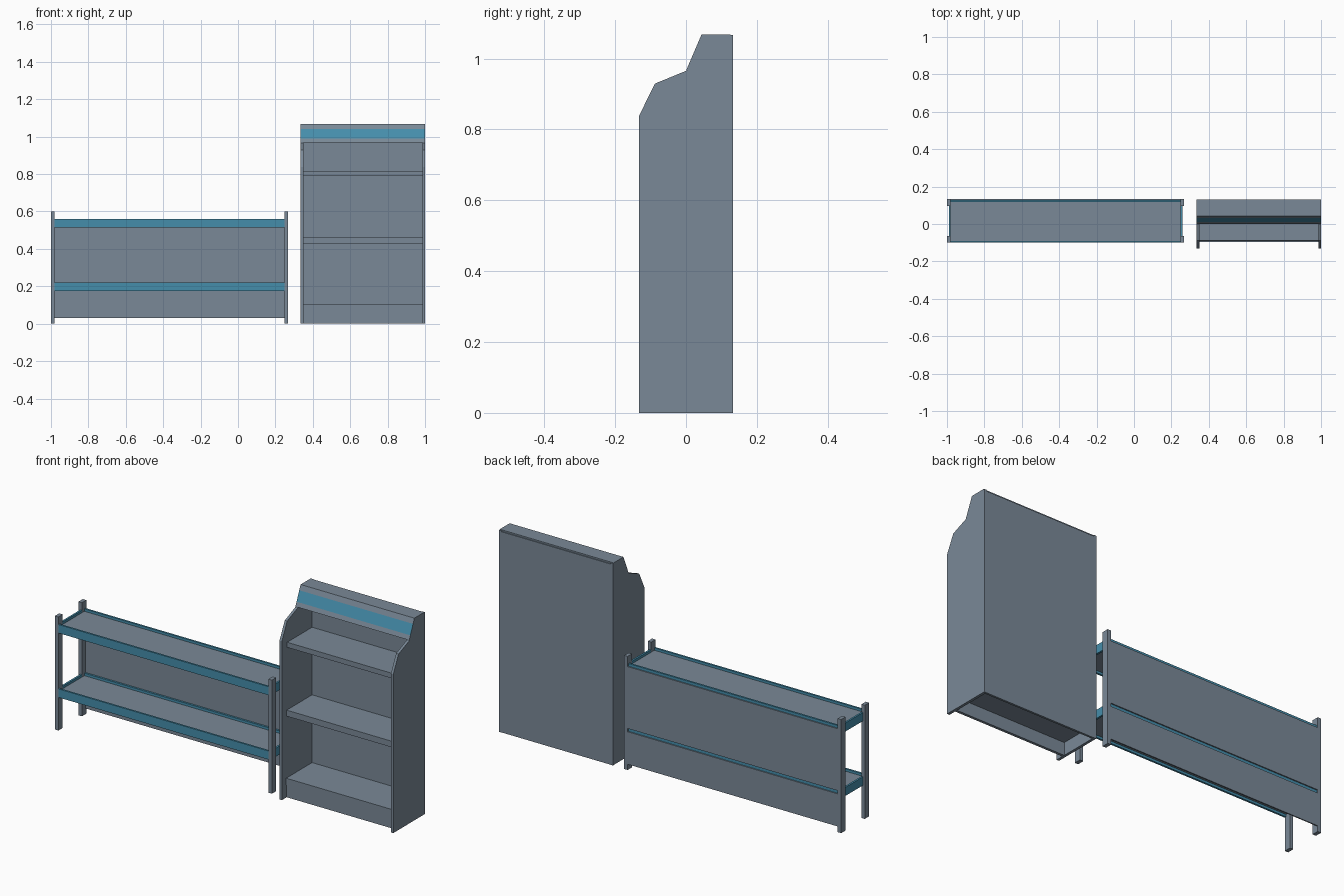
import bpy, bmesh

if "Cube" in bpy.data.objects:
    bpy.data.objects.remove(bpy.data.objects["Cube"])


def material(name, rgb):
    m = bpy.data.materials.new(name)
    m.diffuse_color = (*rgb, 1)
    m.use_nodes = True
    m.node_tree.nodes["Principled BSDF"].inputs["Base Color"].default_value = m.diffuse_color
    return m


GRAY = material("slate gray", (0.195, 0.250, 0.310))
BLUE = material("teal blue", (0.060, 0.270, 0.410))


def box(name, x, y, z, mat=GRAY):
    bm = bmesh.new()
    bmesh.ops.create_cube(bm, size=1)
    for v in bm.verts:
        for i, (lo, hi) in enumerate((x, y, z)):
            v.co[i] = lo if v.co[i] < 0 else hi
    return finish(name, bm, mat)


def prism(name, profile, x):
    # extrude a (y, z) profile along x
    bm = bmesh.new()
    face = bm.faces.new([bm.verts.new((x[0], py, pz)) for py, pz in profile])
    ext = bmesh.ops.extrude_face_region(bm, geom=[face])
    for v in ext["geom"]:
        if isinstance(v, bmesh.types.BMVert):
            v.co.x = x[1]
    return finish(name, bm, GRAY)


def finish(name, bm, mat):
    bmesh.ops.recalc_face_normals(bm, faces=bm.faces[:])
    me = bpy.data.meshes.new(name)
    bm.to_mesh(me)
    bm.free()
    me.materials.append(mat)
    ob = bpy.data.objects.new(name, me)
    bpy.context.collection.objects.link(ob)
    return ob


# ---- Low two-tier rack ----
L, R, F, B = -1.0, 0.268, -0.10, 0.133
T = 0.02
for side, x in (("left", (L, L + T)), ("right", (R - T, R))):
    box(f"{side}_front_post", x, (F, F + 0.036), (0, 0.6))
    box(f"{side}_back_post", x, (B - 0.036, B), (0, 0.6))

for tier, z in (("lower", 0.175), ("upper", 0.515)):
    zr = (z, z + 0.045)
    # beams around each tier
    box(f"{tier}_front_beam", (L + T, R - T), (F, F + 0.01), zr, BLUE)
    box(f"{tier}_back_beam", (L + T, R - T), (B - 0.016, B - 0.006), zr, BLUE)
    box(f"{tier}_left_beam", (L + 0.010, L + T), (F + 0.036, B - 0.036), zr, BLUE)
    box(f"{tier}_right_beam", (R - T, R - 0.010), (F + 0.036, B - 0.036), zr, BLUE)
    # shelf board set down inside the beams
    box(f"{tier}_board", (L + T, R - T), (F + 0.01, B - 0.016), (z + 0.012, z + 0.032))

# back panels
box("lower_back_panel", (L + T, R - T), (B - 0.006, B), (0.03, 0.202))
box("upper_back_panel", (L + T, R - T), (B - 0.006, B), (0.219, 0.546))

# ---- Tall bookcase with header ----
X0, X1, S = 0.335, 1.0, 0.014
YF, YB = -0.132, 0.132
side = [(YF, 0), (YF, 0.839), (-0.088, 0.929), (0.002, 0.966),
        (0.044, 1.066), (YB, 1.066), (YB, 0)]
prism("bookcase_left_side", side, (X0, X0 + S))
prism("bookcase_right_side", side, (X1 - S, X1))
box("bookcase_back", (X0 + S, X1 - S), (YB - 0.012, YB - 0.001), (0, 1.06))

# shelves and plinth
for name, z, front in (("bottom", (0.067, 0.102), -0.096),
                       ("middle", (0.428, 0.460), -0.092),
                       ("top", (0.790, 0.817), -0.088)):
    box(f"{name}_shelf", (X0 + S, X1 - S), (front, YB - 0.012), z)
box("plinth", (X0 + S, X1 - S), (-0.092, -0.078), (0, 0.067))


# sloped header with a blue band cut into its front
def slope(z):
    return 0.001 + (z - 0.968) * 0.043 / 0.1


header = prism("header", [(slope(z), z) for z in (0.968, 0.99, 1.042, 1.068)]
               + [(YB - 0.006, 1.068), (YB - 0.006, 0.968)], (X0, X1))
header.data.materials.append(BLUE)
for p in header.data.polygons:
    if p.normal.y < -0.5 and 0.99 < p.center.z < 1.042:
        p.material_index = 1
